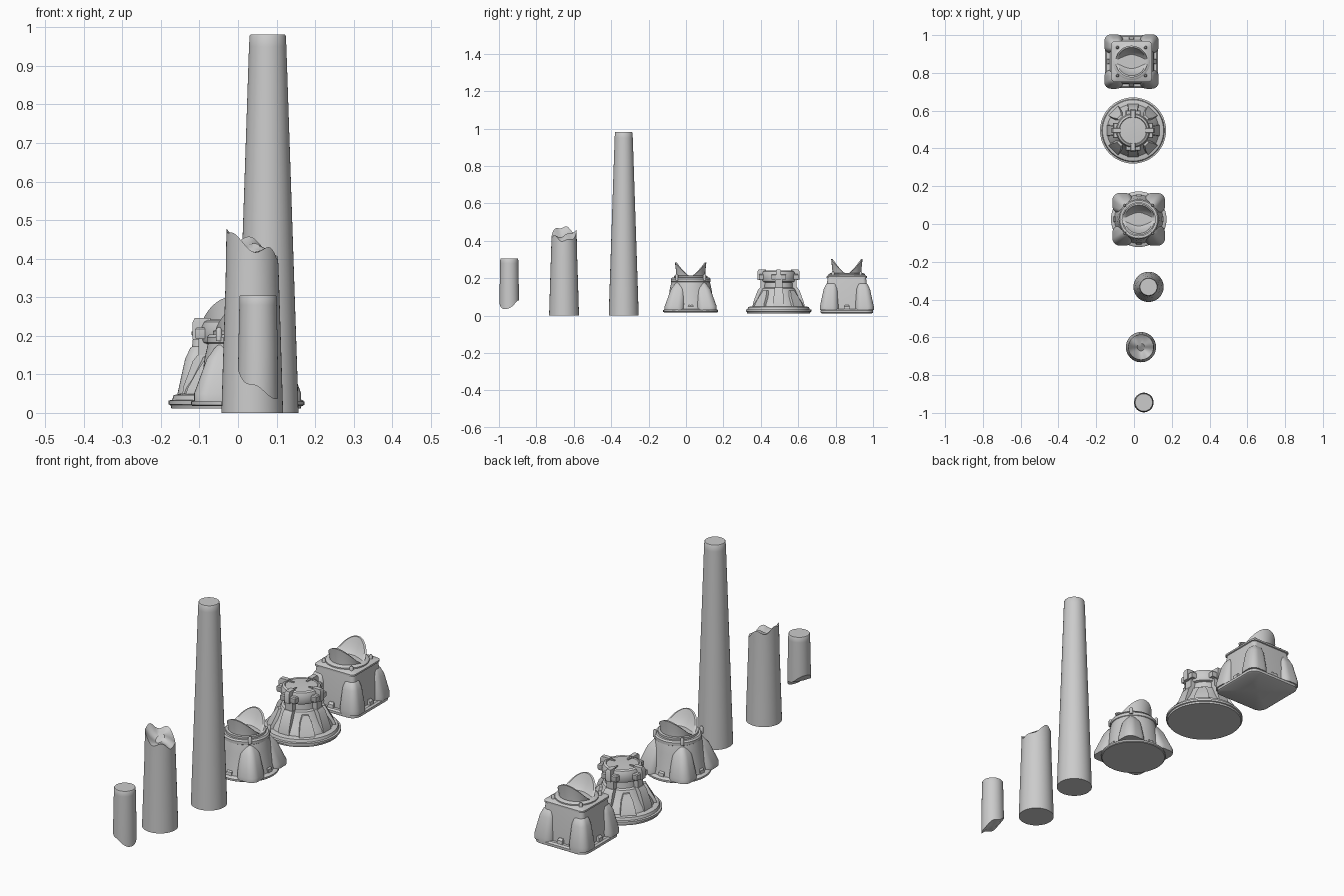
import bpy, bmesh
from math import sin, cos, pi
from mathutils import Vector, Matrix

if "Cube" in bpy.data.objects:
    bpy.data.objects.remove(bpy.data.objects["Cube"])


def loft(name, rings, loc=(0, 0, 0), angle=35):
    """Skin equal-length closed rings and cap both ends."""
    bm = bmesh.new()
    vs = [[bm.verts.new(p) for p in r] for r in rings]
    n = len(rings[0])
    for a, b in zip(vs, vs[1:]):
        for i in range(n):
            j = (i + 1) % n
            bm.faces.new((a[i], a[j], b[j], b[i]))
    for end in (vs[0], vs[-1]):
        c = bm.verts.new(sum((v.co for v in end), Vector()) / n)
        for i in range(n):
            bm.faces.new((end[i], end[(i + 1) % n], c))
    bmesh.ops.recalc_face_normals(bm, faces=bm.faces)
    me = bpy.data.meshes.new(name)
    bm.to_mesh(me)
    bm.free()
    ob = bpy.data.objects.new(name, me)
    bpy.context.collection.objects.link(ob)
    ob.location = loc
    bpy.ops.object.select_all(action='DESELECT')
    ob.select_set(True)
    bpy.context.view_layer.objects.active = ob
    bpy.ops.object.shade_smooth_by_angle(angle=angle * pi / 180)
    return ob


def circle(r, z, n=48):
    """Circle ring; z may be a function of the position on the ring."""
    f = z if callable(z) else (lambda x, y: z)
    pts = [(r * cos(2 * pi * i / n), r * sin(2 * pi * i / n)) for i in range(n)]
    return [(x, y, f(x, y)) for x, y in pts]


def square(cx, cy, h, r, z, seg=6):
    """Rounded square ring of half width h and corner radius r."""
    pts = []
    for k in range(4):
        a0 = k * pi / 2
        sx, sy = ((1, 1), (-1, 1), (-1, -1), (1, -1))[k]
        for i in range(seg + 1):
            a = a0 + i * pi / 2 / seg
            pts.append((cx + sx * (h - r) + r * cos(a), cy + sy * (h - r) + r * sin(a), z))
    return pts


def lathe(name, loc, profile):
    return loft(name, [circle(r, z) for r, z in profile], loc)


def block(name, loc, turn, sections):
    """Tapered block facing outward; each section = (r_in, r_out, half_width, z)."""
    rot = Matrix.Rotation(turn, 3, 'Z')
    rings = [[rot @ Vector((x, y, z)) for x, y in ((a, -w), (b, -w), (b, w), (a, w))]
             for a, b, w, z in sections]
    return loft(name, rings, loc)


def cradle(name, loc, z0, valley, tip):
    """Round cup whose rim swoops up into two horns at +y and -y."""
    def rim(x, y):
        s = abs(y) / (x * x + y * y) ** 0.5
        return valley + (tip - valley) * s ** 1.4
    rings = [circle(.078, z0), circle(.078, lambda x, y: z0 + .4 * (rim(x, y) - z0)),
             circle(.084, rim), circle(.075, rim)]
    for k in (.9, .78, .64, .48, .3, .12):
        rings.append(circle(.075 * k, lambda x, y, k=k: valley - .008 + (rim(x, y) - valley + .008) * k ** 2.6))
    loft(name, rings, loc)


def corner_parts(prefix, loc, low, high, posts_z):
    """Four tapered corner buttresses, small side tabs and deck posts."""
    for k, (sx, sy) in enumerate(((1, 1), (-1, 1), (-1, -1), (1, -1))):
        (c0, h0), (c1, h1) = low, high
        m, hm = c0 * .3 + c1 * .7, h0 * .45 + h1 * .55
        loft(f"{prefix}_buttress_{k}", [
            square(sx * c0, sy * c0, h0, h0 * .7, .03),
            square(sx * c0, sy * c0, h0, h0 * .7, .05),
            square(sx * m, sy * m, hm, hm * .7, .14),
            square(sx * c1, sy * c1, h1, h1 * .7, .168),
            square(sx * c1 * .95, sy * c1 * .95, h1 * .8, h1 * .55, .176)], loc)
        block(f"{prefix}_side_tab_{k}", loc, k * pi / 2,
              [(.09, .135, .014, .02), (.09, .13, .014, .05), (.09, .12, .01, .058)])
        p = .105 * .7071
        lathe(f"{prefix}_deck_post_{k}",
              (loc[0] + sx * p, loc[1] + sy * p, 0),
              [(.008, posts_z - .035), (.008, posts_z - .006), (.004, posts_z)])


# ---- tall tapered column
lathe("tall_column", (.077, -.333, 0),
      [(.08, 0), (.077, .1), (.0485, .95), (.047, .978), (.045, .981)])

# ---- broken column stump with a torn top


def torn_top(x, y):
    return .437 - .42 * x + .12 * y + .012 * sin(60 * x + 25 * y) + .006 * sin(90 * y)


loft("broken_column_stump", [circle(.08, 0), circle(.077, .1), circle(.069, .35),
     circle(.067, torn_top), circle(.045, lambda x, y: torn_top(x, y) - .008),
     circle(.02, lambda x, y: torn_top(x, y) - .012)], (.037, -.652, 0))

# ---- broken-off column tip with a torn bottom


def torn_bottom(x, y):
    return .077 - .6 * x + .3 * y + .007 * sin(80 * x - 30 * y)


loft("broken_column_tip", [circle(.02, lambda x, y: torn_bottom(x, y) - .003),
     circle(.04, torn_bottom), circle(.052, torn_bottom), circle(.051, .16),
     circle(.0485, .28), circle(.048, .302), circle(.046, .305)], (.052, -.945, 0))

# ---- round base with cradle
A = (.025, .025, 0)
lathe("round_base_plate", A, [(.143, .018), (.147, .021), (.147, .029), (.14, .034), (.13, .036)])
lathe("round_base_body", A, [(.13, .03), (.122, .06), (.112, .14), (.103, .18), (.106, .182),
                             (.106, .196), (.1, .203), (.09, .203), (.09, .213), (.075, .214)])
corner_parts("round_base", A, (.086, .053), (.06, .026), .222)
cradle("round_base_cradle", A, .2, .21, .285)

# ---- square base with cradle
B = (-.013, .86, 0)
loft("square_base_plate", [square(0, 0, h, .04, z) for h, z in
                           ((.134, .012), (.14, .016), (.14, .028), (.132, .035))], B)
loft("square_base_body", [square(0, 0, h, .02, z) for h, z in
                          ((.118, .03), (.115, .1), (.103, .2), (.108, .202), (.108, .21), (.1, .216))], B)
lathe("square_base_collar", B, [(.097, .21), (.097, .222), (.088, .228), (.075, .228)])
corner_parts("square_base", B, (.094, .05), (.083, .028), .235)
cradle("square_base_cradle", B, .21, .222, .302)

# ---- flared base with clamped drum
C = (-.005, .495, 0)
lathe("flared_base_plate", C, [(.168, .012), (.17, .02), (.175, .022), (.175, .032), (.166, .034),
                               (.162, .046), (.145, .05)])
lathe("flared_base_skirt", C, [(.14, .045), (.132, .065), (.115, .09), (.1, .12), (.088, .145),
                               (.078, .15), (.075, .185), (.07, .19)])
lathe("flared_base_drum", C, [(.07, .176), (.086, .182), (.09, .19), (.09, .222), (.084, .236),
                              (.074, .241), (.071, .236), (.03, .238)])
for k in range(4):
    a = k * pi / 2
    # vertical rib, shoulder and clamp on each axis
    block(f"flared_base_rib_{k}", C, a,
          [(.06, .14, .03, .045), (.06, .136, .028, .07), (.06, .112, .024, .135), (.06, .1, .022, .15)])
    block(f"flared_base_strut_{k}", C, a, [(.06, .097, .02, .145), (.06, .097, .02, .2)])
    block(f"flared_base_clamp_{k}", C, a,
          [(.078, .104, .038, .192), (.078, .106, .04, .197), (.078, .106, .04, .217), (.078, .102, .036, .222)])
    block(f"flared_base_clamp_bar_{k}", C, a,
          [(.07, .113, .013, .19), (.068, .113, .013, .235), (.066, .107, .011, .246)])
    block(f"flared_base_top_spoke_{k}", C, a, [(.04, .08, .004, .23), (.04, .08, .004, .242)])
    # raised panel between the ribs
    block(f"flared_base_panel_{k}", C, a + pi / 4,
          [(.07, .15, .036, .045), (.07, .143, .034, .065), (.07, .12, .026, .105), (.07, .104, .014, .135)])
